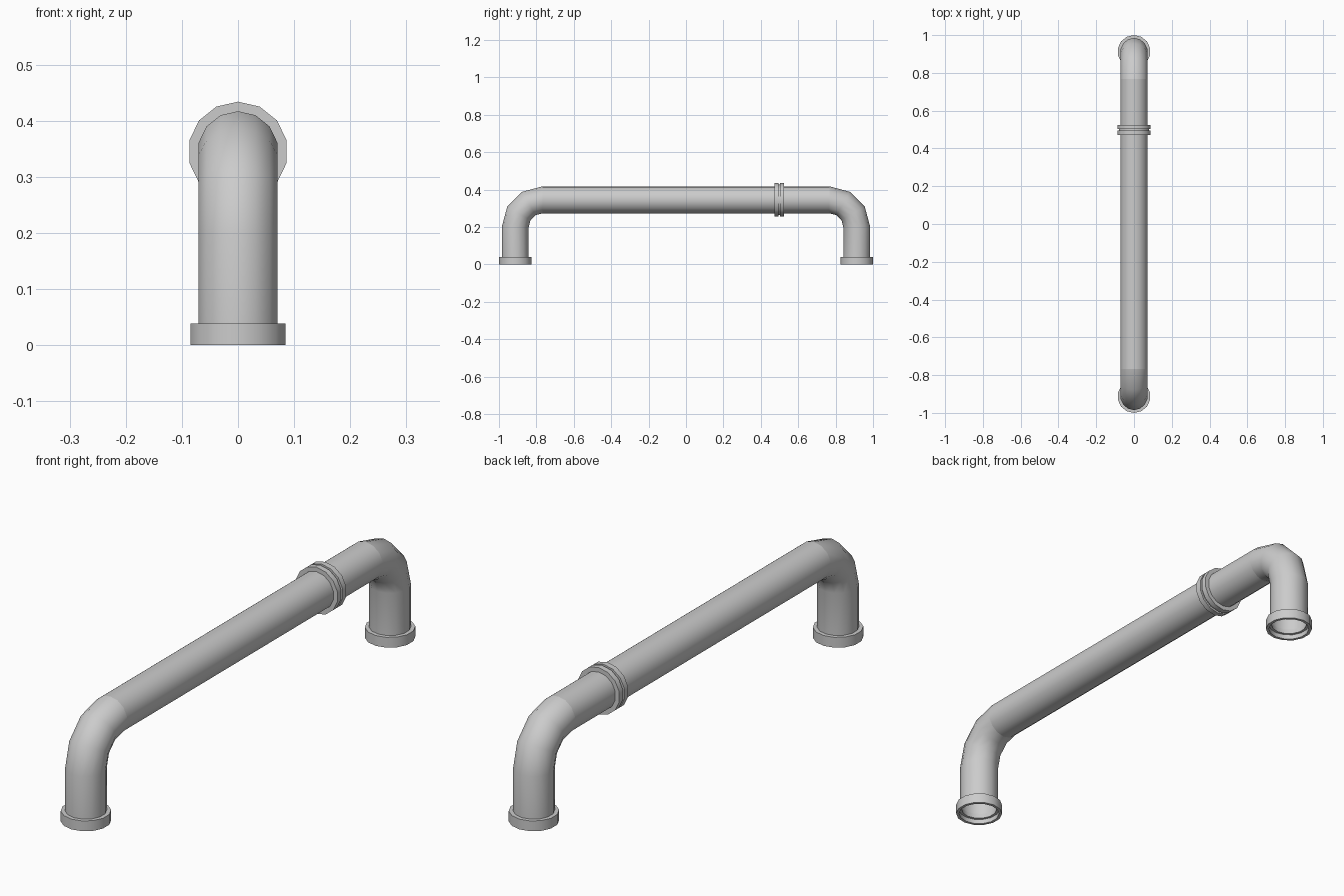
import bpy, bmesh
from math import sin, cos, pi, radians

if "Cube" in bpy.data.objects:
    bpy.data.objects.remove(bpy.data.objects["Cube"])

SIDES = 14
PIPE_R, AXIS_Z = 0.072, 0.345
LEG_Y, BEND_R = 0.913, 0.145
BEND_Y, BEND_Z = LEG_Y - BEND_R, AXIS_Z - BEND_R


def sweep(name, stations, closed=False):
    """Skin 14-sided rings; each station is (y, z, tilt, radius), tilt 0 = up, 90 = +y."""
    bm = bmesh.new()
    rings = []
    for y, z, tilt, r in stations:
        ny, nz = sin(tilt), cos(tilt)
        ring = []
        for i in range(SIDES):
            a = 2 * pi * i / SIDES
            ring.append(bm.verts.new((r * sin(a), y + r * cos(a) * ny, z + r * cos(a) * nz)))
        rings.append(ring)
    pairs = list(zip(rings, rings[1:]))
    if closed:
        pairs.append((rings[-1], rings[0]))
    for a, b in pairs:
        for i in range(SIDES):
            j = (i + 1) % SIDES
            bm.faces.new((a[i], a[j], b[j], b[i]))
    bmesh.ops.recalc_face_normals(bm, faces=bm.faces)
    mesh = bpy.data.meshes.new(name)
    bm.to_mesh(mesh)
    bm.free()
    ob = bpy.data.objects.new(name, mesh)
    bpy.context.collection.objects.link(ob)
    bpy.ops.object.select_all(action='DESELECT')
    ob.select_set(True)
    bpy.context.view_layer.objects.active = ob
    bpy.ops.object.shade_smooth_by_angle(angle=radians(40))
    return ob


# Straight pipe
sweep("straight_pipe", [(-BEND_Y, AXIS_Z, 0, PIPE_R), (BEND_Y, AXIS_Z, 0, PIPE_R)])

# Double-rib coupling around the pipe
rib = [(0.472, 0.070), (0.472, 0.089), (0.494, 0.089), (0.494, 0.081),
       (0.503, 0.081), (0.503, 0.089), (0.525, 0.089), (0.525, 0.070)]
sweep("coupling", [(y, AXIS_Z, 0, r) for y, r in rib], closed=True)

# Collar section (radius, height): outer wall, open mouth and inner step
collar = [(0.070, 0.039), (0.087, 0.039), (0.087, 0.0),
          (0.076, 0.0), (0.076, 0.018), (0.066, 0.018)]

for label, s in (("front", -1), ("back", 1)):
    # Elbow with its vertical leg
    path = [(s * LEG_Y, 0.02, s * pi / 2, PIPE_R)]
    for k in range(4):
        t = radians(30 * k)
        path.append((s * (BEND_Y + BEND_R * cos(t)), BEND_Z + BEND_R * sin(t),
                     s * (pi / 2 - t), PIPE_R))
    sweep(label + "_elbow", path)
    # Foot collar
    sweep(label + "_collar", [(s * LEG_Y, z, s * pi / 2, r) for r, z in collar], closed=True)
